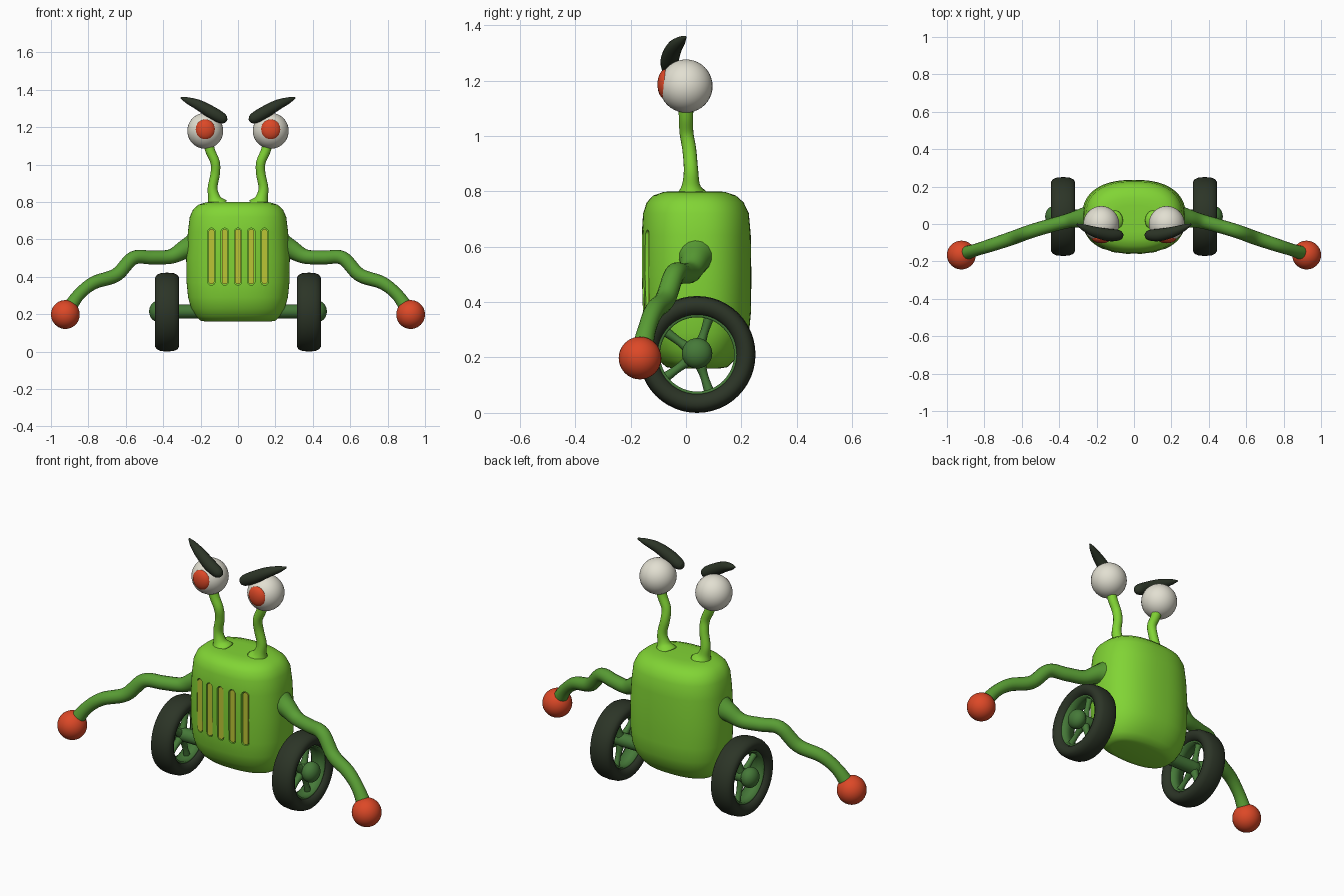
import bpy, bmesh
from math import sin, cos, pi, copysign, radians
from mathutils import Vector, Matrix

cube = bpy.data.objects.get("Cube")
if cube:
    bpy.data.objects.remove(cube, do_unlink=True)


def material(name, r, g, b):
    m = bpy.data.materials.new(name)
    m.use_nodes = True
    m.diffuse_color = (r, g, b, 1)
    bsdf = m.node_tree.nodes["Principled BSDF"]
    bsdf.inputs["Base Color"].default_value = (r, g, b, 1)
    bsdf.inputs["Roughness"].default_value = 0.6
    return m


LIME = material("lime green", 0.22, 0.66, 0.035)
LEAF = material("leaf green", 0.10, 0.34, 0.035)
FOREST = material("forest green", 0.06, 0.19, 0.04)
RUBBER = material("dark rubber", 0.025, 0.035, 0.02)
RED = material("orange red", 0.72, 0.065, 0.02)
WHITE = material("warm white", 0.76, 0.74, 0.64)
YELLOW = material("yellow green", 0.50, 0.56, 0.035)


def finish(bm, name, mat, smooth=True):
    bmesh.ops.recalc_face_normals(bm, faces=bm.faces)
    me = bpy.data.meshes.new(name)
    bm.to_mesh(me)
    bm.free()
    me.materials.append(mat)
    for p in me.polygons:
        p.use_smooth = smooth
    ob = bpy.data.objects.new(name, me)
    bpy.context.collection.objects.link(ob)
    return ob


def bridge(bm, a, b):
    n = len(a)
    for i in range(n):
        bm.faces.new((a[i], a[(i + 1) % n], b[(i + 1) % n], b[i]))


def ball(name, mat, centre, radii):
    bm = bmesh.new()
    bmesh.ops.create_uvsphere(bm, u_segments=32, v_segments=20, radius=1,
                              matrix=Matrix.Translation(centre) @ Matrix.Diagonal((*radii, 1)))
    return finish(bm, name, mat)


def spline(pts, steps=6):
    """Smooth path through points of (x, y, z, radius)."""
    p = [Vector(q) for q in pts]
    p = [2 * p[0] - p[1]] + p + [2 * p[-1] - p[-2]]
    out = []
    for a, b, c, d in zip(p, p[1:], p[2:], p[3:]):
        for k in range(steps):
            t = k / steps
            out.append(0.5 * (2 * b + (c - a) * t + (2 * a - 5 * b + 4 * c - d) * t * t
                              + (3 * b - a - 3 * c + d) * t ** 3))
    return out + [p[-2]]


def tube(name, mat, pts, sides=16):
    path = spline(pts)
    bm = bmesh.new()
    rings = []
    side = None
    for i, q in enumerate(path):
        ahead = (path[min(i + 1, len(path) - 1)] - path[max(i - 1, 0)]).to_3d().normalized()
        side = side or Vector((0, 1, 0))
        side = (side - ahead * side.dot(ahead)).normalized()
        up = ahead.cross(side)
        rings.append([bm.verts.new(q.to_3d() + q.w * (side * cos(a) + up * sin(a)))
                      for a in (2 * pi * k / sides for k in range(sides))])
    for a, b in zip(rings, rings[1:]):
        bridge(bm, a, b)
    bm.faces.new(rings[0])
    bm.faces.new(rings[-1])
    return finish(bm, name, mat)


def wheel_ring(name, mat, centre, profile, sides=48):
    """Closed (x, radius) profile spun around the x axis."""
    bm = bmesh.new()
    rings = [[bm.verts.new(Vector(centre) + Vector((x, r * cos(a), r * sin(a)))) for x, r in profile]
             for a in (2 * pi * k / sides for k in range(sides))]
    for i in range(sides):
        bridge(bm, rings[i - 1], rings[i])
    return finish(bm, name, mat)


def oval(hx, front, back, angle, power=2.4):
    c, s = cos(angle), sin(angle)
    return (hx * copysign(abs(c) ** (2 / power), c),
            (front + back) / 2 + (back - front) / 2 * copysign(abs(s) ** (2 / power), s))


# Body: stacked ovals of (z, half width, front y, back y)
LEVELS = [(0.16, 0.17, -0.04, 0.12), (0.165, 0.20, -0.07, 0.15), (0.19, 0.225, -0.10, 0.175),
          (0.23, 0.25, -0.13, 0.205), (0.29, 0.267, -0.15, 0.228), (0.37, 0.275, -0.156, 0.235),
          (0.50, 0.277, -0.160, 0.236), (0.64, 0.268, -0.160, 0.234), (0.72, 0.258, -0.155, 0.227),
          (0.76, 0.24, -0.142, 0.208), (0.785, 0.212, -0.118, 0.18), (0.798, 0.17, -0.08, 0.14),
          (0.80, 0.12, -0.04, 0.10)]
bm = bmesh.new()
rings = [[bm.verts.new((*oval(hx, f, b, 2 * pi * k / 64), z)) for k in range(64)]
         for z, hx, f, b in LEVELS]
for a, b in zip(rings, rings[1:]):
    bridge(bm, a, b)
bm.faces.new(rings[0])
bm.faces.new(rings[-1])
body = finish(bm, "body", LIME)


def slot_bar(name, mat, x, y0, y1, half, z0, z1):
    """Upright bar with rounded ends, running from y0 to y1."""
    bm = bmesh.new()
    outline = [(half * cos(a), (z1 - half if a < pi else z0 + half) + half * sin(a))
               for a in (2 * pi * (k + 0.5) / 20 for k in range(20))]
    a, b = ([bm.verts.new((x + u, y, z)) for u, z in outline] for y in (y0, y1))
    bridge(bm, a, b)
    bm.faces.new(a)
    bm.faces.new(b)
    return finish(bm, name, mat, False)


# Grille: cut slots with yellow bars set inside
for i in range(5):
    x = (i - 2) * 0.071
    skin = 0.038 - 0.198 * (1 - (abs(x) / 0.275) ** 2.4) ** (1 / 2.4)
    cutter = slot_bar("slot_cutter", LIME, x, skin - 0.1, skin + 0.03, 0.020, 0.355, 0.66)
    cutter.hide_render = True
    cutter.hide_set(True)
    mod = body.modifiers.new("slot", 'BOOLEAN')
    mod.object = cutter
    mod.solver = 'EXACT'
    slot_bar("grille_bar", YELLOW, x, skin + 0.006, skin + 0.04, 0.016, 0.36, 0.655)

# Bake the slots, drop the cutters, keep the slot edges crisp
bpy.context.view_layer.update()
baked = bpy.data.meshes.new_from_object(body.evaluated_get(bpy.context.evaluated_depsgraph_get()))
body.modifiers.clear()
body.data = baked
for ob in [o for o in bpy.data.objects if o.name.startswith("slot_cutter")]:
    bpy.data.objects.remove(ob, do_unlink=True)
bpy.ops.object.select_all(action='DESELECT')
body.select_set(True)
bpy.context.view_layer.objects.active = body
bpy.ops.object.shade_smooth_by_angle(angle=radians(40))

# Axle
tube("axle", FOREST, [(x, 0.04, 0.215, 0.037) for x in (-0.44, 0, 0.44)])

HALF_TYRE = [(0.035, 0.141), (0.054, 0.15), (0.063, 0.168), (0.064, 0.185), (0.055, 0.199),
             (0.035, 0.208)]
TYRE = HALF_TYRE + [(0, 0.211)] + [(-x, r) for x, r in reversed(HALF_TYRE)]
RIM = [(-0.04, 0.134), (0.04, 0.134), (0.04, 0.148), (-0.04, 0.148)]

for s, tag in ((1, "left"), (-1, "right")):
    def flip(pts):
        return [(s * x, y, z, r) for x, y, z, r in pts]

    # Wheel with five spokes and a round hub
    hub = Vector((s * 0.379, 0.04, 0.211))
    wheel_ring(tag + "_tyre", RUBBER, hub, TYRE)
    wheel_ring(tag + "_rim", FOREST, hub, RIM)
    ball(tag + "_hub", FOREST, (s * 0.43, 0.04, 0.215), (0.045, 0.055, 0.055))
    for k in range(5):
        a = 2 * pi * k / 5
        tube(tag + "_spoke", FOREST, [(*(hub + Vector((0, r * cos(a), r * sin(a)))), w)
                                      for r, w in ((0.02, 0.024), (0.08, 0.015), (0.142, 0.018))], 10)

    # Wavy arm and hand
    tube(tag + "_arm", LEAF, flip([
        (0.23, 0.035, 0.565, 0.075), (0.285, 0.03, 0.545, 0.052), (0.36, 0.015, 0.508, 0.039),
        (0.46, -0.012, 0.503, 0.037), (0.56, -0.042, 0.50, 0.037), (0.65, -0.075, 0.41, 0.037),
        (0.77, -0.115, 0.368, 0.035), (0.85, -0.14, 0.305, 0.033), (0.91, -0.16, 0.22, 0.04)]))
    ball(tag + "_hand", RED, (s * 0.923, -0.166, 0.198), (0.077,) * 3)

    # Eye stalk, eye, iris and brow
    tube(tag + "_eye_stalk", LIME, flip([
        (0.115, 0.02, 0.785, 0.06), (0.127, 0.018, 0.82, 0.034), (0.136, 0.018, 0.875, 0.026),
        (0.122, 0.012, 0.95, 0.025), (0.122, 0.002, 1.01, 0.025), (0.147, 0, 1.07, 0.026),
        (0.165, 0, 1.13, 0.028)]))
    ball(tag + "_eye", WHITE, (s * 0.175, 0, 1.18), (0.096,) * 3)
    ball(tag + "_iris", RED, (s * 0.175, -0.073, 1.186), (0.053, 0.03, 0.055))
    tube(tag + "_brow", RUBBER, flip([
        (0.058, -0.058, 1.238, 0.006), (0.068, -0.059, 1.241, 0.021), (0.09, -0.06, 1.25, 0.030),
        (0.14, -0.058, 1.278, 0.033), (0.21, -0.042, 1.318, 0.028), (0.27, -0.018, 1.343, 0.017),
        (0.305, -0.002, 1.357, 0.004)]))
